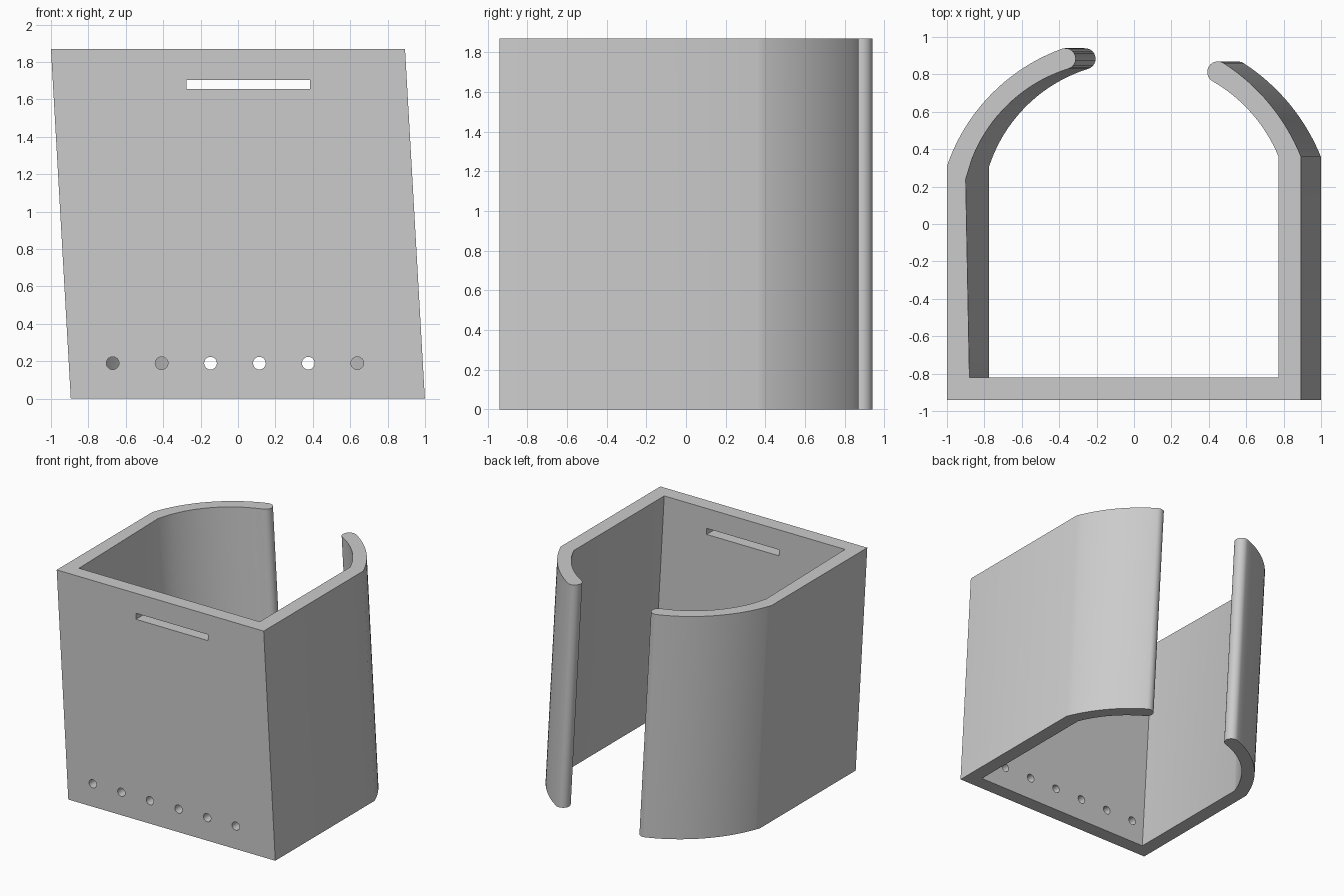
import bpy
import bmesh
import math
from mathutils import Vector

HEIGHT = 1.87
LEAN = 0.106  # sideways offset of the base relative to the top rim

if "Cube" in bpy.data.objects:
    bpy.data.objects.remove(bpy.data.objects["Cube"], do_unlink=True)

grey = bpy.data.materials.new("plain grey")
grey.use_nodes = True
colour = (0.6, 0.6, 0.6, 1)
grey.diffuse_color = colour
grey.node_tree.nodes["Principled BSDF"].inputs["Base Color"].default_value = colour


def arc(start, end, bulge, steps):
    """Points from start to end, bowed to the right of travel by bulge."""
    a, b = Vector(start), Vector(end)
    half = (b - a).length / 2
    along = (b - a).normalized()
    right = Vector((along.y, -along.x))
    radius = (half * half + bulge * bulge) / (2 * bulge)
    sweep = 2 * math.atan(bulge / half)
    points = []
    for i in range(steps + 1):
        t = sweep * (2 * i / steps - 1)
        points.append((a + b) / 2 + along * radius * math.sin(t)
                      + right * (radius * math.cos(t) - radius + bulge))
    return points


def round_end(start, end):
    half = (Vector(end) - Vector(start)).length / 2
    return arc(start, end, half, 12)[1:-1]


def add_object(name, bm):
    bmesh.ops.recalc_face_normals(bm, faces=bm.faces)
    mesh = bpy.data.meshes.new(name)
    bm.to_mesh(mesh)
    bm.free()
    mesh.materials.append(grey)
    obj = bpy.data.objects.new(name, mesh)
    bpy.context.collection.objects.link(obj)
    return obj


def prism(name, outline, offset):
    """Extrude a closed outline of 3D points along offset."""
    bm = bmesh.new()
    near = [bm.verts.new(p) for p in outline]
    far = [bm.verts.new(Vector(p) + Vector(offset)) for p in outline]
    bm.faces.new(near)
    bm.faces.new(far[::-1])
    for i in range(len(near)):
        j = (i + 1) % len(near)
        bm.faces.new((near[i], near[j], far[j], far[i]))
    return add_object(name, bm)


# Bracket outline at the top rim: straight front and sides, two curved arms
left_tip, left_tip_in = (0.48, 0.86), (0.417, 0.765)
right_tip, right_tip_in = (-0.385, 0.937), (-0.35, 0.83)
rim = [Vector((-1, -0.94)), Vector((0.893, -0.94))]
rim += arc((0.893, 0.36), left_tip, 0.05, 16)
rim += round_end(left_tip, left_tip_in)
rim += arc(left_tip_in, (0.773, 0.36), -0.045, 16)
rim += [Vector((0.773, -0.82)), Vector((-0.88, -0.82))]
dent = len(rim)
rim += arc((-0.88, 0.31), right_tip_in, -0.09, 20)
rim += round_end(right_tip_in, right_tip)
rim += arc(right_tip, (-1, 0.31), 0.1, 20)

bracket = prism("bracket_body", [(p.x, p.y, HEIGHT) for p in rim],
                (LEAN, 0, -HEIGHT))
# Small step where the inner curve overshoots the side wall at the rim
bracket.data.vertices[dent].co = (-0.9, 0.24, HEIGHT)

# Slot and row of round holes through the front wall
cutters = [prism("slot_cutter",
                 [(x, -1.05, z) for x, z in ((-0.275, 1.655), (0.385, 1.655),
                                             (0.385, 1.705), (-0.275, 1.705))],
                 (0, 0.35, 0))]
for i in range(6):
    x = -0.67 + 0.2615 * i
    ring = [(x + 0.034 * math.cos(k * math.tau / 24), -1.05,
             0.19 + 0.034 * math.sin(k * math.tau / 24)) for k in range(24)]
    cutters.append(prism("hole_cutter", ring, (0, 0.35, 0)))

bpy.ops.object.select_all(action="DESELECT")
bracket.select_set(True)
bpy.context.view_layer.objects.active = bracket
for cutter in cutters:
    cut = bracket.modifiers.new("cut", "BOOLEAN")
    cut.operation = "DIFFERENCE"
    cut.solver = "EXACT"
    cut.object = cutter
    bpy.ops.object.modifier_apply(modifier=cut.name)
    bpy.data.objects.remove(cutter, do_unlink=True)

bpy.ops.object.shade_smooth_by_angle(angle=math.radians(30))
